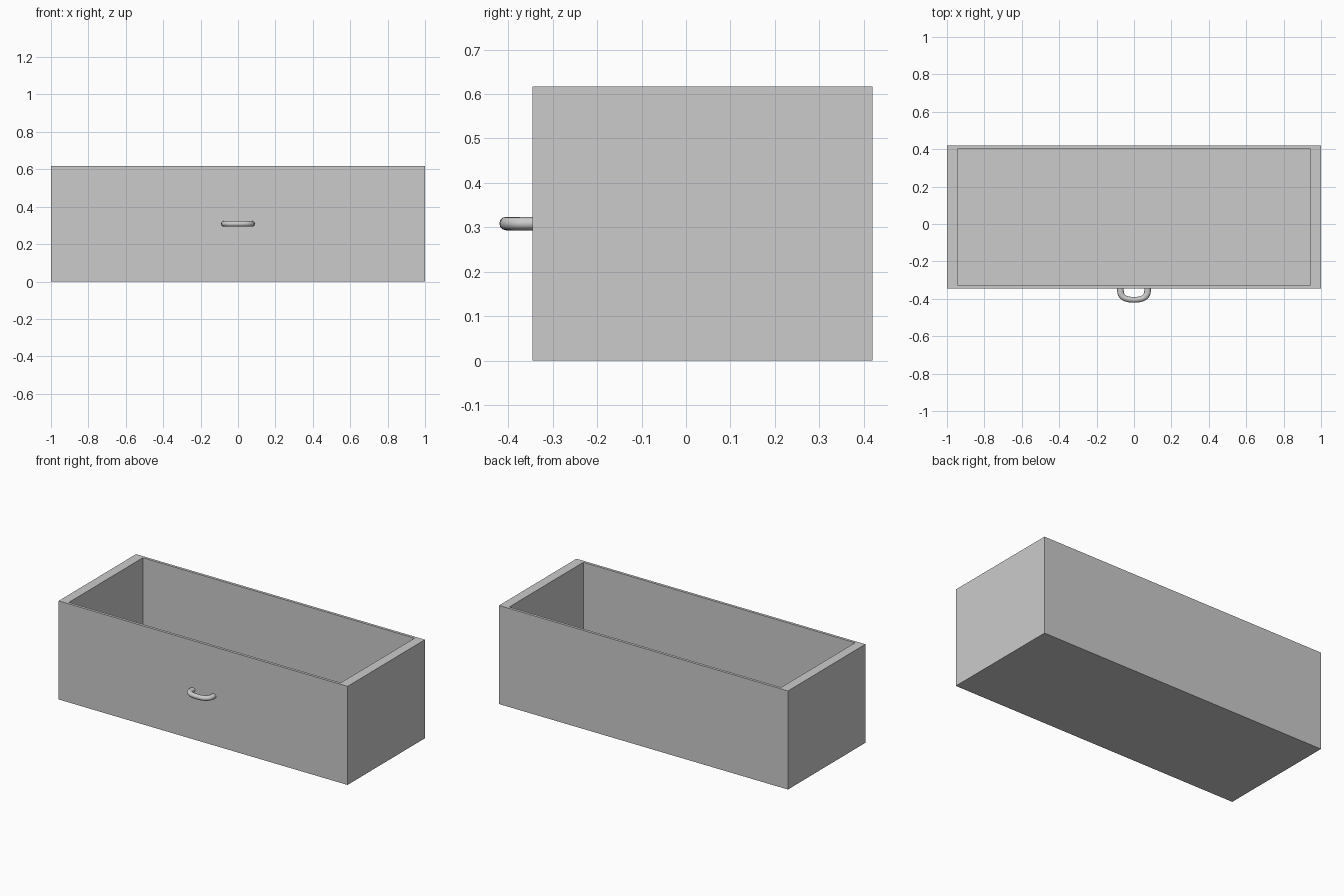
import bpy
import bmesh
import math
from mathutils import Matrix, Vector

old = bpy.data.objects.get("Cube")
if old:
    bpy.data.objects.remove(old, do_unlink=True)


def material(name, colour):
    mat = bpy.data.materials.new(name)
    mat.use_nodes = True
    mat.diffuse_color = colour
    mat.node_tree.nodes["Principled BSDF"].inputs["Base Color"].default_value = colour
    return mat


def add_object(name, data, mat):
    obj = bpy.data.objects.new(name, data)
    bpy.context.collection.objects.link(obj)
    data.materials.append(mat)
    return obj


grey = material("light grey", (0.6, 0.6, 0.6, 1))

# Drawer body: a block whose top is inset and pushed down to the floor
WIDTH, FRONT, BACK, HEIGHT = 2.0, -0.345, 0.42, 0.617
SIDE_WALL, END_WALL, FLOOR = 0.066, 0.024, 0.03
depth, centre_y = BACK - FRONT, (FRONT + BACK) / 2

bm = bmesh.new()
bmesh.ops.create_cube(bm, size=1, matrix=Matrix.Translation((0, centre_y, HEIGHT / 2))
                      @ Matrix.Diagonal((WIDTH, depth, HEIGHT, 1)))
top = max(bm.faces, key=lambda f: f.calc_center_median().z)
bmesh.ops.inset_individual(bm, faces=[top], thickness=END_WALL)
bmesh.ops.scale(bm, verts=top.verts, vec=((WIDTH - 2 * SIDE_WALL) / (WIDTH - 2 * END_WALL), 1, 1))
inner = bmesh.ops.extrude_discrete_faces(bm, faces=[top])["faces"][0]
bmesh.ops.translate(bm, verts=inner.verts, vec=(0, 0, FLOOR - HEIGHT))
bmesh.ops.recalc_face_normals(bm, faces=bm.faces)
mesh = bpy.data.meshes.new("drawer_box")
bm.to_mesh(mesh)
bm.free()
add_object("drawer_box", mesh, grey)

# Pull handle: a round bar bent into a soft U, slightly stretched sideways
STRETCH, RADIUS = 1.15, 0.0152
half, reach, start = 0.0725 / STRETCH, 0.05, -0.355
path = [Vector((-half, FRONT + 0.005, 0))]
for i in range(25):
    a = math.pi * i / 24
    c, s = math.cos(a), math.sin(a)
    path.append(Vector((-math.copysign(abs(c) ** 0.8, c) * half,
                        start - max(s, 0) ** 0.8 * reach, 0)))
path.append(Vector((half, FRONT + 0.005, 0)))

curve = bpy.data.curves.new("pull_handle", "CURVE")
curve.dimensions = "3D"
curve.bevel_depth = RADIUS
curve.bevel_resolution = 4
curve.use_fill_caps = True
spline = curve.splines.new("POLY")
spline.points.add(len(path) - 1)
for point, co in zip(spline.points, path):
    point.co = (*co, 1)
spline.use_smooth = True
handle = add_object("pull_handle", curve, grey)
handle.location.z = HEIGHT / 2
handle.scale.x = STRETCH
